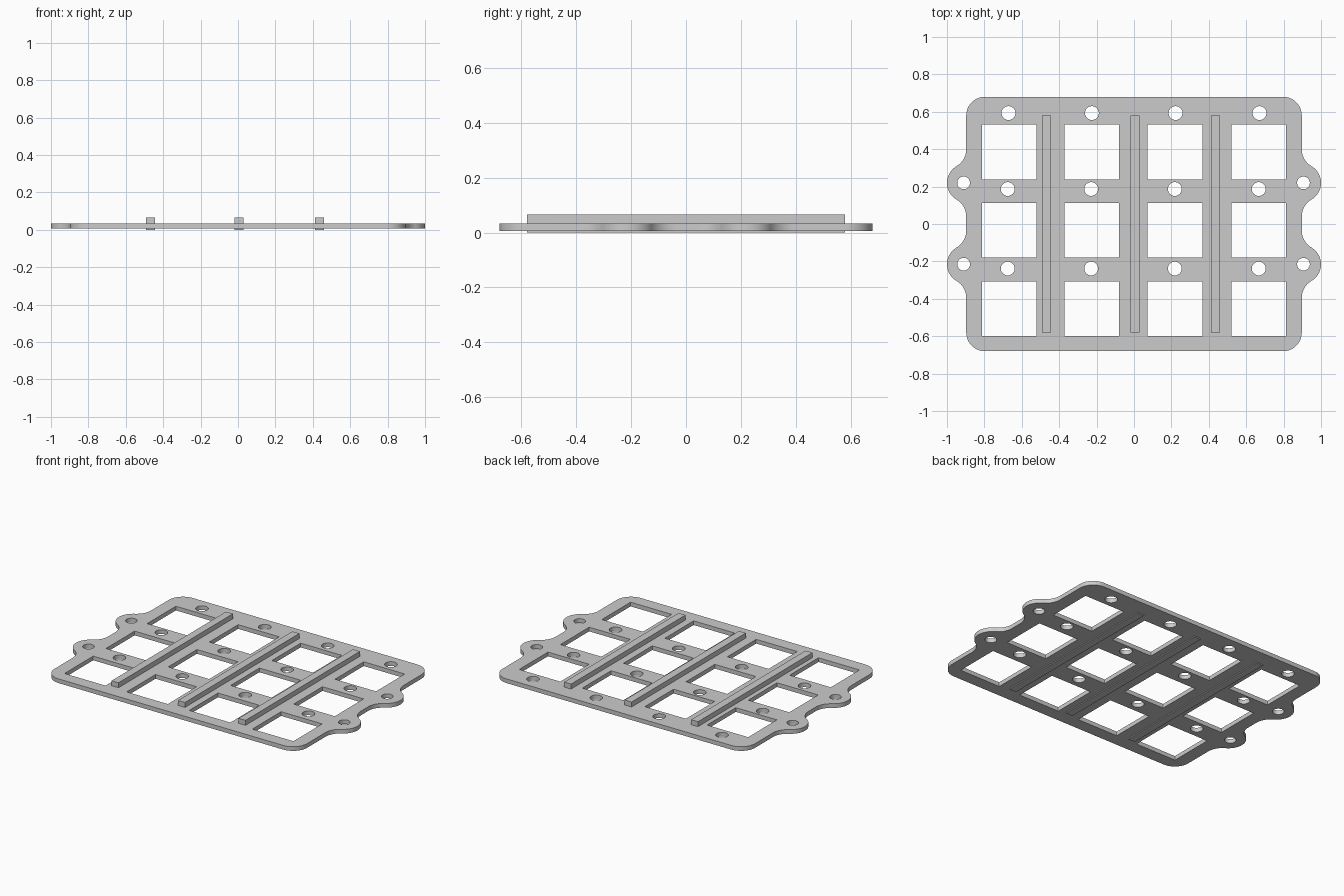
import bpy, bmesh
from math import sin, cos, atan2, degrees, radians

if "Cube" in bpy.data.objects:
    bpy.data.objects.remove(bpy.data.objects["Cube"])

grey = bpy.data.materials.new("light grey")
grey.use_nodes = True
grey.diffuse_color = (0.6, 0.6, 0.6, 1)
grey.node_tree.nodes["Principled BSDF"].inputs["Base Color"].default_value = (0.6, 0.6, 0.6, 1)

HALF_X, HALF_Y, CORNER = 0.897, 0.68, 0.1
PLATE_LOW, PLATE_HIGH, RIB_TOP = 0.006, 0.033, 0.065


def arc(cx, cy, r, start, end, n=12):
    angles = [radians(start + (end - start) * i / n) for i in range(n + 1)]
    return [(cx + r * cos(a), cy + r * sin(a)) for a in angles]


def rectangle(x0, x1, y0, y1):
    return [(x0, y0), (x1, y0), (x1, y1), (x0, y1)]


def side_tab(y, r=0.103, reach=0.18):
    """Round ear blended into the straight side by two fillets."""
    f = (reach ** 2 - r ** 2) / (2 * r)
    t = degrees(atan2(reach, f))
    return (arc(HALF_X + f, y - reach, f, 180, 180 - t)
            + arc(HALF_X, y, r, -t, t, 24)[1:]
            + arc(HALF_X + f, y + reach, f, 180 + t, 180)[1:])


# Plate outline: right half, then its mirror image
right = arc(HALF_X - CORNER, CORNER - HALF_Y, CORNER, -90, 0)
for y in (-0.215, 0.22):
    right += side_tab(y)
right += arc(HALF_X - CORNER, HALF_Y - CORNER, CORNER, 0, 90)
loops = [right + [(-x, y) for x, y in reversed(right)]]

# Square windows
for x in (-0.667, -0.225, 0.219, 0.667):
    for y in (0.385, -0.033, -0.453):
        loops.append(rectangle(x - 0.146, x + 0.146, y - 0.146, y + 0.146))

# Round holes between the windows and in the tabs
for y, shift in ((0.593, 0.0), (0.187, -0.004), (-0.238, -0.004)):
    for x in (-0.671, -0.225, 0.222, 0.671):
        loops.append(arc(x + shift, y, 0.037, 0, 360, 32)[:-1])
for x in (-0.911, 0.906):
    for y in (-0.215, 0.22):
        loops.append(arc(x, y, 0.034, 0, 360, 32)[:-1])

# Plate: filled flat curve with holes, given thickness
curve = bpy.data.curves.new("plate", "CURVE")
curve.dimensions = "2D"
curve.fill_mode = "BOTH"
curve.extrude = (PLATE_HIGH - PLATE_LOW) / 2
for loop in loops:
    spline = curve.splines.new("POLY")
    spline.points.add(len(loop) - 1)
    for point, (x, y) in zip(spline.points, loop):
        point.co = (x, y, 0, 1)
    spline.use_cyclic_u = True
plate = bpy.data.objects.new("plate", curve)
plate.location.z = (PLATE_HIGH + PLATE_LOW) / 2
bpy.context.collection.objects.link(plate)
bpy.ops.object.select_all(action="DESELECT")
plate.select_set(True)
bpy.context.view_layer.objects.active = plate
bpy.ops.object.convert(target="MESH")
plate = bpy.context.object
bm = bmesh.new()
bm.from_mesh(plate.data)
bmesh.ops.remove_doubles(bm, verts=bm.verts, dist=0.0001)
bmesh.ops.recalc_face_normals(bm, faces=bm.faces)
bm.to_mesh(plate.data)
bm.free()
plate.data.materials.clear()
plate.data.materials.append(grey)
bpy.ops.object.shade_smooth_by_angle(angle=radians(30))

# Stiffening ribs, standing a little proud of the underside
for name, x in (("right_rib", -0.467), ("middle_rib", 0.005), ("left_rib", 0.435)):
    bpy.ops.mesh.primitive_cube_add(size=1, location=(x, 0, RIB_TOP / 2))
    rib = bpy.context.object
    rib.name = name
    rib.scale = (0.049, 1.16, RIB_TOP)
    rib.data.materials.append(grey)
